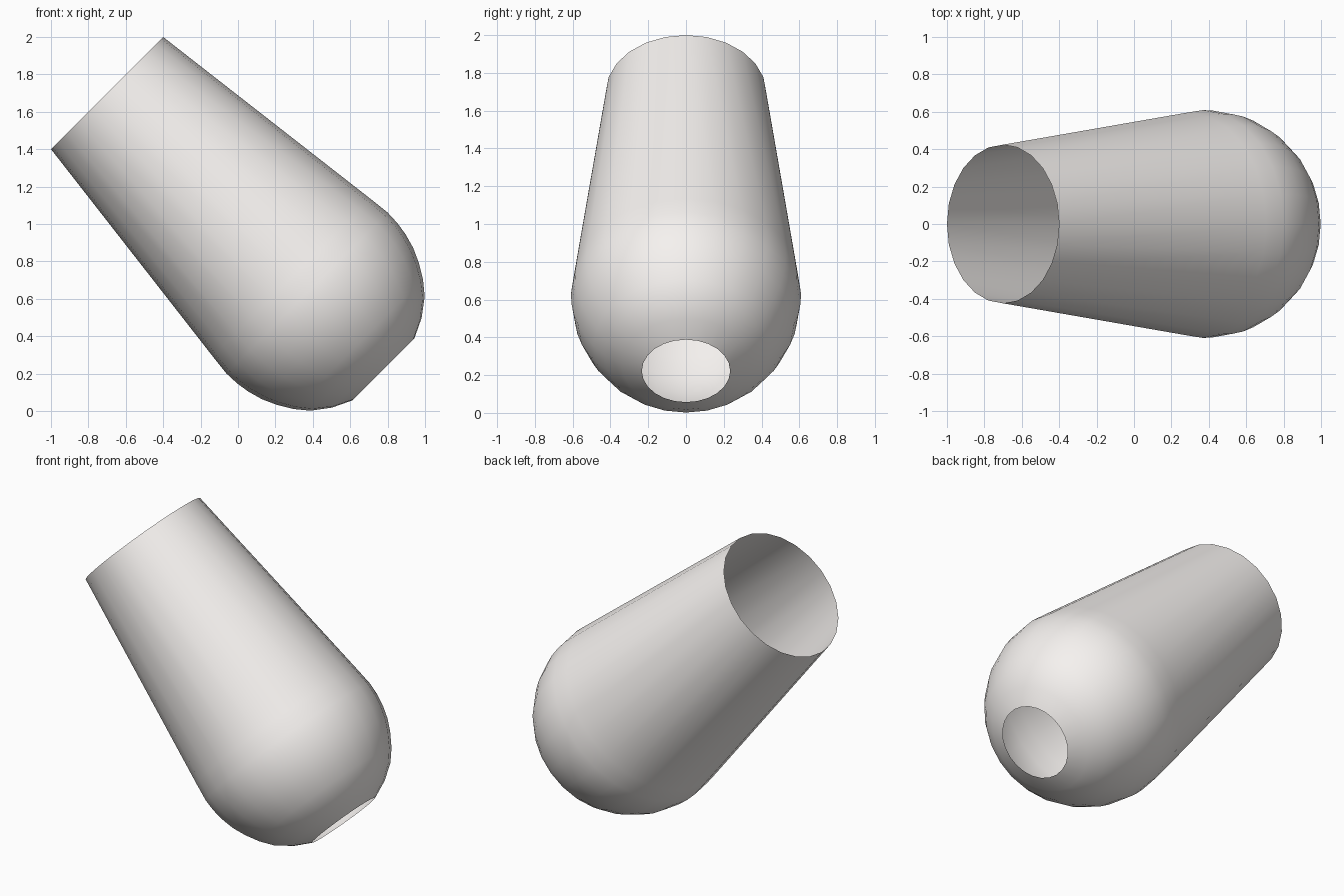
import bpy, bmesh, math
from mathutils import Matrix, Vector

if "Cube" in bpy.data.objects:
    bpy.data.objects.remove(bpy.data.objects["Cube"])

# Profile: (distance along axis from bulb centre, radius)
profile = [(-1.556, 0.424), (-0.16, 0.596), (-0.044, 0.609), (0.032, 0.606),
           (0.105, 0.595), (0.187, 0.572), (0.264, 0.537), (0.343, 0.490),
           (0.414, 0.432), (0.483, 0.340), (0.534, 0.234)]

# Open tapered tube with a rounded, pierced end, lathed in 24 steps
bm = bmesh.new()
verts = [bm.verts.new((r, 0, -a)) for a, r in profile]
edges = [bm.edges.new(pair) for pair in zip(verts, verts[1:])]
bmesh.ops.spin(bm, geom=verts + edges, cent=(0, 0, 0), axis=(0, 0, 1),
               angle=math.tau, steps=24, use_duplicate=False)
bmesh.ops.remove_doubles(bm, verts=bm.verts[:], dist=1e-4)
bmesh.ops.recalc_face_normals(bm, faces=bm.faces[:])

# Normals face outward
face = bm.faces[0]
c = face.calc_center_median()
if face.normal.dot(Vector((c.x, c.y, 0))) < 0:
    bmesh.ops.reverse_faces(bm, faces=bm.faces[:])

# Lean the open end towards -x by 45 degrees
bm.transform(Matrix.Translation((0.4, 0, 0.6)) @ Matrix.Rotation(-math.pi / 4, 4, 'Y'))

mesh = bpy.data.meshes.new("tapered_sleeve")
bm.to_mesh(mesh)
bm.free()
mesh.shade_smooth()

# Warm off-white material
white = bpy.data.materials.new("warm_white")
white.diffuse_color = (0.92, 0.89, 0.87, 1)
white.use_nodes = True
white.node_tree.nodes["Principled BSDF"].inputs["Base Color"].default_value = white.diffuse_color
mesh.materials.append(white)

sleeve = bpy.data.objects.new("tapered_sleeve", mesh)
bpy.context.collection.objects.link(sleeve)
